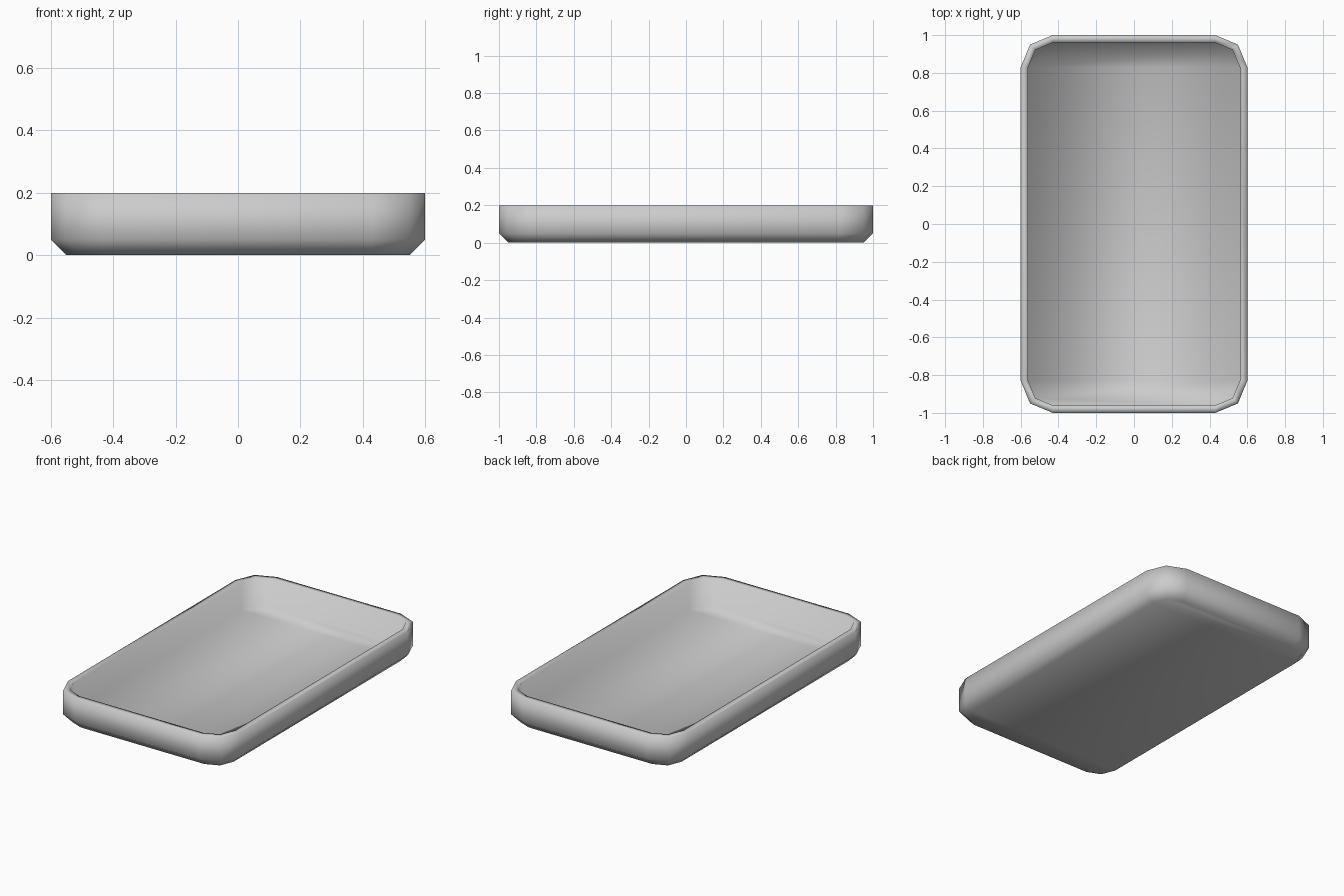
import bpy, bmesh, math

cube = bpy.data.objects.get("Cube")
if cube:
    bpy.data.objects.remove(cube, do_unlink=True)

# Grey tray material
grey = bpy.data.materials.new("grey")
grey.use_nodes = True
colour = (0.6, 0.6, 0.6, 1)
grey.diffuse_color = colour
grey.node_tree.nodes["Principled BSDF"].inputs["Base Color"].default_value = colour

# Corner arc centres, shared by every ring of the tray
CX, CY, STEPS = 0.43, 0.83, 2


def ring(bm, radius, z):
    """Rounded rectangle with two-segment corners."""
    verts = []
    for corner, (sx, sy) in enumerate([(1, 1), (-1, 1), (-1, -1), (1, -1)]):
        for i in range(STEPS + 1):
            a = math.radians(90 * (corner + i / STEPS))
            verts.append(bm.verts.new((sx * CX + radius * math.cos(a),
                                       sy * CY + radius * math.sin(a), z)))
    return verts


def cap(bm, v):
    """Close a ring with two end strips and a diagonally split middle."""
    bm.faces.new(v[:6])
    bm.faces.new(v[6:])
    bm.faces.new((v[0], v[5], v[11]))
    bm.faces.new((v[5], v[6], v[11]))


# Section from the underside, up the outer wall, over the rim, down to the floor
section = [(0.12, 0), (0.17, 0.05), (0.17, 0.2), (0.13, 0.2), (0.13, 0.02)]
bm = bmesh.new()
rings = [ring(bm, r, z) for r, z in section]
for low, high in zip(rings, rings[1:]):
    for i in range(len(low)):
        j = (i + 1) % len(low)
        bm.faces.new((low[i], low[j], high[j], high[i]))
cap(bm, rings[0])
cap(bm, rings[-1])
bmesh.ops.recalc_face_normals(bm, faces=bm.faces)

# Smooth shading flows over the rim as well
for face in bm.faces:
    face.smooth = True

mesh = bpy.data.meshes.new("tray")
bm.to_mesh(mesh)
bm.free()
mesh.materials.append(grey)
tray = bpy.data.objects.new("tray", mesh)
bpy.context.collection.objects.link(tray)
